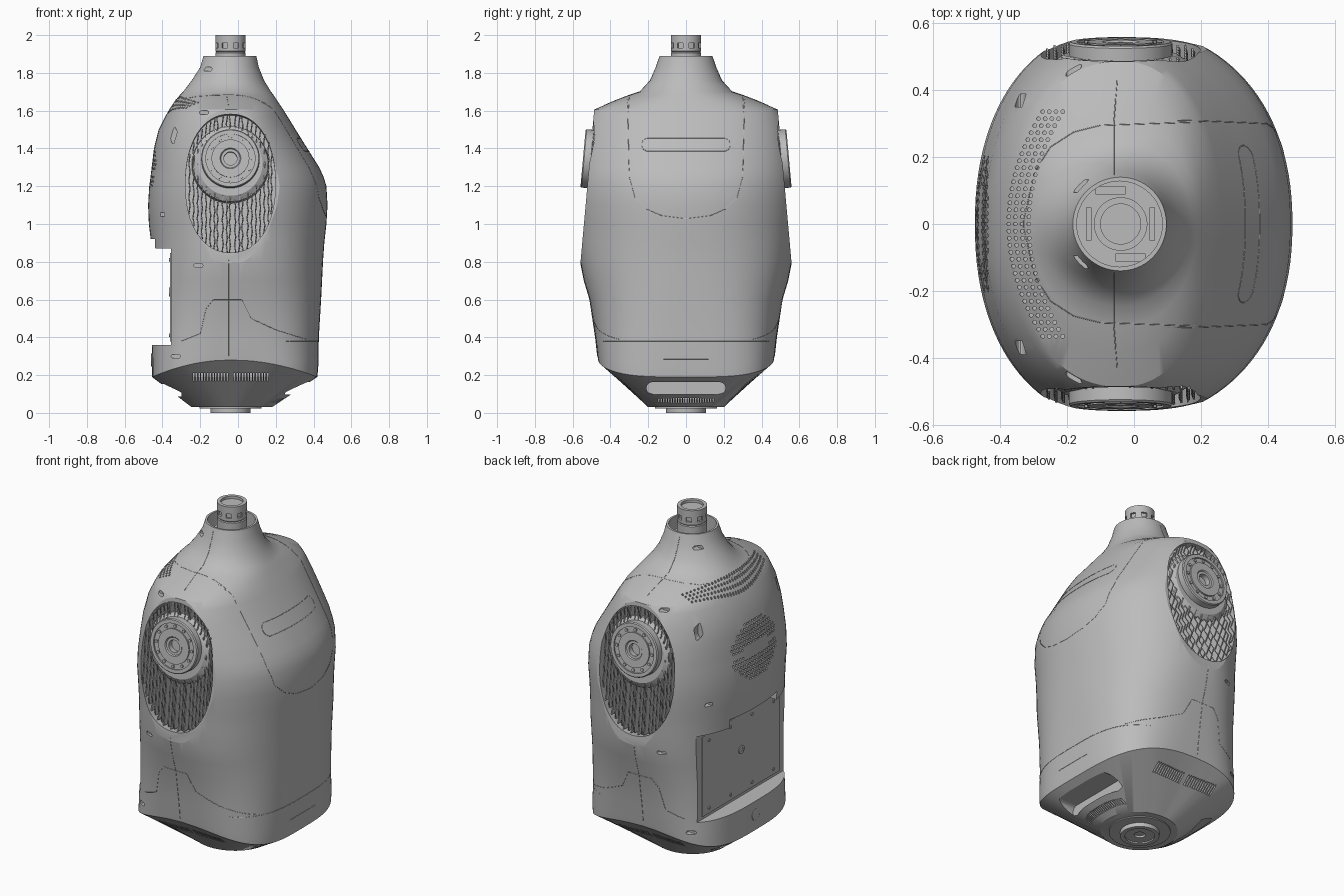
import bpy, bmesh, math
from mathutils import Vector, Matrix
from mathutils.bvhtree import BVHTree

if "Cube" in bpy.data.objects:
    bpy.data.objects.remove(bpy.data.objects["Cube"])

grey = bpy.data.materials.new("shell grey")
grey.use_nodes = True
grey.diffuse_color = (0.5, 0.5, 0.5, 1)
grey.node_tree.nodes["Principled BSDF"].inputs["Base Color"].default_value = (0.5, 0.5, 0.5, 1)

X, Y, Z = Vector((1, 0, 0)), Vector((0, 1, 0)), Vector((0, 0, 1))
AXIS = -0.04  # x of the neck, shoulders and base


def frame(origin, out):
    """Local frame whose z axis points along out and whose y axis points up."""
    w = Vector(out).normalized()
    u = (Z.cross(w) if abs(w.z) < 0.9 else X).normalized()
    v = w.cross(u)
    m = Matrix((u, v, w)).transposed().to_4x4()
    m.translation = Vector(origin)
    return m


def oval(rx, ry, n=2.0, count=24):
    pts = []
    for i in range(count):
        t = math.tau * i / count
        c, s = math.cos(t), math.sin(t)
        pts.append((rx * math.copysign(abs(c) ** (2 / n), c), ry * math.copysign(abs(s) ** (2 / n), s)))
    return pts


def stadium(half, r):
    return [(x + math.copysign(half - r, x), y) for x, y in
            [(r * math.cos(a), r * math.sin(a)) for a in [math.tau * (i + 0.5) / 20 for i in range(20)]]]


def rect(hx, hy):
    return [(-hx, -hy), (hx, -hy), (hx, hy), (-hx, hy)]


def loft(bm, rings):
    loops = [[bm.verts.new(p) for p in ring] for ring in rings]
    n = len(loops[0])
    for a, b in zip(loops, loops[1:]):
        for i in range(n):
            bm.faces.new((a[i], a[(i + 1) % n], b[(i + 1) % n], b[i]))
    bm.faces.new(loops[0][::-1])
    bm.faces.new(loops[-1])


def prism(bm, pts, low, high, m):
    loft(bm, [[m @ Vector((x, y, w)) for x, y in pts] for w in (low, high)])


def lathe(bm, profile, m, count=48):
    loft(bm, [[m @ Vector((x, y, w)) for x, y in oval(r, r, 2, count)] for r, w in profile])


def smooth(ob):
    bpy.ops.object.select_all(action='DESELECT')
    ob.select_set(True)
    bpy.context.view_layer.objects.active = ob
    bpy.ops.object.shade_smooth_by_angle(angle=math.radians(30))


def finish(bm, name, shade=True):
    bmesh.ops.recalc_face_normals(bm, faces=bm.faces)
    me = bpy.data.meshes.new(name)
    bm.to_mesh(me)
    bm.free()
    me.materials.append(grey)
    ob = bpy.data.objects.new(name, me)
    bpy.context.collection.objects.link(ob)
    if shade:
        smooth(ob)
    return ob


def cut(ob, bm):
    tool = finish(bm, "cutter", False)
    tool.hide_render = True
    mod = ob.modifiers.new("cut", 'BOOLEAN')
    mod.operation, mod.solver, mod.object = 'DIFFERENCE', 'EXACT', tool
    bpy.ops.object.select_all(action='DESELECT')
    bpy.context.view_layer.objects.active = ob
    ob.select_set(True)
    bpy.ops.object.modifier_apply(modifier=mod.name)
    bpy.data.objects.remove(tool)


def surface(ob):
    bpy.context.view_layer.update()
    return BVHTree.FromObject(ob, bpy.context.evaluated_depsgraph_get())


# Torso shell: height, back, chest, half width, squareness
SECTIONS = [
    (.03, -.245, .18, .2, 2), (.28, -.455, .42, .465, 3.5), (.31, -.455, .425, .47, 3.4),
    (.4, -.455, .428, .48, 3.1), (.6, -.455, .44, .51, 2.7), (.7, -.455, .445, .54, 2.5),
    (.8, -.455, .45, .56, 2.4), (.9, -.46, .457, .57, 2.3), (1, -.472, .468, .58, 2.2),
    (1.1, -.476, .474, .588, 2.2), (1.2, -.47, .468, .588, 2.2), (1.25, -.463, .453, .583, 2.2),
    (1.3, -.457, .43, .578, 2.2), (1.4, -.445, .367, .56, 2.2), (1.5, -.42, .305, .535, 2.2),
    (1.57, -.385, .262, .509, 2.2), (1.605, -.365, .24, .487, 2.2), (1.65, -.335, .21, .385, 2.1),
    (1.68, -.31, .19, .307, 2.1), (1.7, -.29, .175, .245, 2), (1.76, -.245, .138, .19, 2),
    (1.83, -.2, .11, .16, 2), (1.89, -.183, .097, .14, 2)]
rings = []
for z, back, chest, half, n in SECTIONS:
    drop = 0.09 * max(0, 1 - (z - .28) / .1) if z > .1 else 0
    ring = []
    for x, y in oval(1, 1, n, 112):
        px = AXIS + x * ((chest - AXIS) if x > 0 else (AXIS - back))
        ring.append((px, y * half, z - drop * x * x))
    rings.append(ring)
bm = bmesh.new()
loft(bm, rings)
body = finish(bm, "torso_shell")

# Flat tilted shoulder planes, then the oval openings in them
shoulders = [frame((AXIS, s * .521, 1.215), (0, s, .09)) for s in (1, -1)]
for m in shoulders:
    bm = bmesh.new()
    prism(bm, rect(.6, .6), 0, .3, m)
    cut(body, bm)
for m in shoulders:
    bm = bmesh.new()
    prism(bm, oval(.238, .368, 2.2, 64), -.07, .1, m)
    cut(body, bm)

# Back recess with its raised middle, and the neck well
for low, high, half in ((.36, .87, .7), (.86, .92, .22)):
    bm = bmesh.new()
    prism(bm, rect(half, (high - low) / 2), 0, .4, frame((-.355, 0, (low + high) / 2), -X))
    cut(body, bm)
bm = bmesh.new()
prism(bm, oval(.128, .128, 2, 48), 0, .2, frame((AXIS - .003, 0, 1.79), Z))
cut(body, bm)

# Hand slots under the chest and back
bm = bmesh.new()
prism(bm, stadium(.21, .033), 0, .3, frame((.25, 0, .13), X))
prism(bm, stadium(.21, .033), 0, .3, frame((-.3, 0, .12), -X))
cut(body, bm)

# Perforations, slots and small holes
tree = surface(body)


def bore(bm, pts, start, direction, depth=.02):
    hit = tree.ray_cast(Vector(start), Vector(direction))[0]
    if hit:
        prism(bm, pts, -depth, depth, frame(hit, -Vector(direction)))


bm = bmesh.new()
dot = oval(.007, .007, 2, 6)
for j in range(-9, 10):  # round grille on the back
    for k in range(-7, 8):
        y, z = j * .022 + (k % 2) * .01, k * .022
        ring = (y / .205) ** 2 + (z / .17) ** 2 < 1
        if ring and not (abs(y) < .11 and abs(z) < .04) and abs(z) > .01:
            bore(bm, dot, (-2, y, 1.27 + z), X, .015)
for j in range(-16, 17):  # curved vent behind the neck
    for k in range(4):
        y = j * .021
        bore(bm, oval(.006, .006, 2, 6), (-.375 + k * .02 + .9 * y * y, y, 3), -Z, .02)
for s in (1, -1):
    for k in range(13):  # lower side vents
        for x in (-.235, -.02):
            bore(bm, rect(.004, .022), (x + k * .0148, s * 2, .19), -s * Y, .03)
    for x, z in ((-.21, .78), (-.33, .3), (-.16, 1.82), (-.18, 1.59), (-.4, 1.05)):
        bore(bm, stadium(.024, .01), (x, s * 2, z), -s * Y)
    bore(bm, oval(.018, .045), (-.34, s * 2, 1.47), -s * Y)
for k in range(-11, 12):  # vents under the chest
    bore(bm, rect(.004, .013), (2, k * .013, .065), -X)
cut(body, bm)
smooth(body)
tree = surface(body)

# Panel seams laid on the shell
seams = []


def seam(points, place, direction, closed=False):
    pts = points + points[:1] if closed else points
    line = []
    for a, b in zip(pts, pts[1:]):
        a, b = Vector(a), Vector(b)
        steps = max(1, int((b - a).length / .02))
        line += [a.lerp(b, i / steps) for i in range(steps)]
    line.append(Vector(pts[-1]))
    hits = [tree.ray_cast(Vector(place(*p)), Vector(direction))[0] for p in line]
    seams.append([h for h in hits if h])


def mirrored(points):
    return points + [(a, -b) for a, b in points[::-1]]


chest_u = mirrored([(1.66, .31), (1.25, .3), (1.14, .27), (1.08, .21), (1.045, .13), (1.03, .01)])
seam(chest_u, lambda z, y: (2, y, z), -X)
collar = mirrored([(.2, .305), (-.1, .295), (-.18, .275), (-.25, .23), (-.3, .15), (-.33, .01)])
seam(collar, lambda x, y: (x, y, 3), -Z)
seam([(y, 1.42 + z) for y, z in stadium(.235, .035)], lambda y, z: (2, y, z), -X, True)
seam([(-.44, .38), (.44, .38)], lambda y, z: (2, y, z), -X)
seam([(-.12, .285), (.12, .285)], lambda y, z: (2, y, z), -X)
hip = [(.36, .39), (.2, .44), (.07, .5), (.02, .6), (-.13, .6), (-.17, .55), (-.2, .42), (-.3, .38)]
for s in (1, -1):
    for path in (hip, [(-.05, .81), (-.05, .3)], [(-.06, 1.87), (-.06, 1.68), (-.05, 1.63)]):
        seam(path, lambda x, z: (x, s * 2, z), -s * Y)
curve = bpy.data.curves.new("panel_seams", 'CURVE')
curve.dimensions, curve.bevel_depth, curve.bevel_resolution = '3D', .0015, 0
for hits in seams:
    spline = curve.splines.new('POLY')
    spline.points.add(len(hits) - 1)
    for p, h in zip(spline.points, hits):
        p.co = (*h, 1)
curve.materials.append(grey)
lines = bpy.data.objects.new("panel_seams", curve)
bpy.context.collection.objects.link(lines)
bpy.ops.object.select_all(action='DESELECT')
lines.select_set(True)
bpy.context.view_layer.objects.active = lines
bpy.ops.object.convert(target='MESH')

# Shoulder grilles of upright fins with wavy edges, and drive hubs
for side, m in zip(("left", "right"), shoulders):
    bm = bmesh.new()
    for k in range(-10, 11):
        u = k * .022
        half = .362 * (1 - abs(u / .238) ** 2.2) ** (1 / 2.2)
        steps = max(2, int(half / .02))
        prev = None
        for i in range(steps + 1):
            wave = .009 * (1 if (i + k) % 2 else -1)
            v = -half + 2 * half * i / steps
            pair = [bm.verts.new(m @ Vector((u + wave / 3, v, w))) for w in (-.07, wave - .015)]
            if prev:
                bm.faces.new((prev[0], pair[0], pair[1], prev[1]))
            prev = pair
    grille = finish(bm, "shoulder_grille_" + side, False)
    grille.modifiers.new("thickness", 'SOLIDIFY').thickness = .006

    bm = bmesh.new()
    lathe(bm, [(.205, -.07), (.2, -.025), (.17, -.005), (.1, -.005)], m @ Matrix.Translation((0, .105, 0)))
    hub = m @ Matrix.Translation((0, .13, 0))
    lathe(bm, [(.155, -.02), (.155, .03), (.15, .036), (.13, .036), (.13, .028), (.1, .028), (.1, .036),
               (.055, .036), (.05, .03), (.035, .03), (.035, .0), (.01, .0)], hub)
    for k in range(12):
        t = math.tau * k / 12
        prism(bm, oval(.009, .009, 2, 8), .02, .035, hub @ Matrix.Translation((.115 * math.cos(t), .115 * math.sin(t), 0)))
    finish(bm, "shoulder_hub_" + side)

# Neck drive with small windows
neck = frame((AXIS, 0, 0), Z)
bm = bmesh.new()
lathe(bm, [(.08, 1.78), (.08, 1.905), (.076, 1.91), (.08, 1.915), (.08, 2), (.06, 2), (.06, 1.985), (.02, 1.985)], neck)
drive = finish(bm, "neck_drive")
bm = bmesh.new()
for k in range(8):
    t = math.tau * (k + .5) / 8
    d = Vector((math.cos(t), math.sin(t), 0))
    prism(bm, rect(.015, .013), -.012, .02, frame(Vector((AXIS, 0, 1.945)) + d * .08, d))
cut(drive, bm)
smooth(drive)
bm = bmesh.new()
for s in (1, -1):
    prism(bm, rect(.045, .012), 1.785, 1.86, neck @ Matrix.Translation((-.03 * s, .1 * s, 0)))
    prism(bm, rect(.008, .05), 1.785, 1.83, neck @ Matrix.Translation((.095 * s, 0, 0)))
finish(bm, "neck_brackets", False)

# Back plate with bolts, and the button on the ledge below
bm = bmesh.new()
prism(bm, rect(.36, .235), -.01, .005, frame((-.355, 0, .612), -X))
for y in (-.3, -.1, .1, .3):
    for z in (.41, .81):
        prism(bm, oval(.009, .009, 2, 8), 0, .01, frame((-.355, y, z), -X))
lathe(bm, [(.025, 0), (.025, .01), (.012, .01), (.012, .007)], frame((-.355, 0, .64), -X), 24)
finish(bm, "back_plate")
bm = bmesh.new()
lathe(bm, [(.034, -.02), (.034, .004), (.028, .006)], frame((-.455, 0, .28), -X), 24)
finish(bm, "back_button")

# Waist mount
bm = bmesh.new()
lathe(bm, [(.165, .035), (.165, .024), (.105, .024), (.105, 0), (.08, 0), (.08, .008), (.03, .008), (.03, .02)], neck)
finish(bm, "waist_mount")
